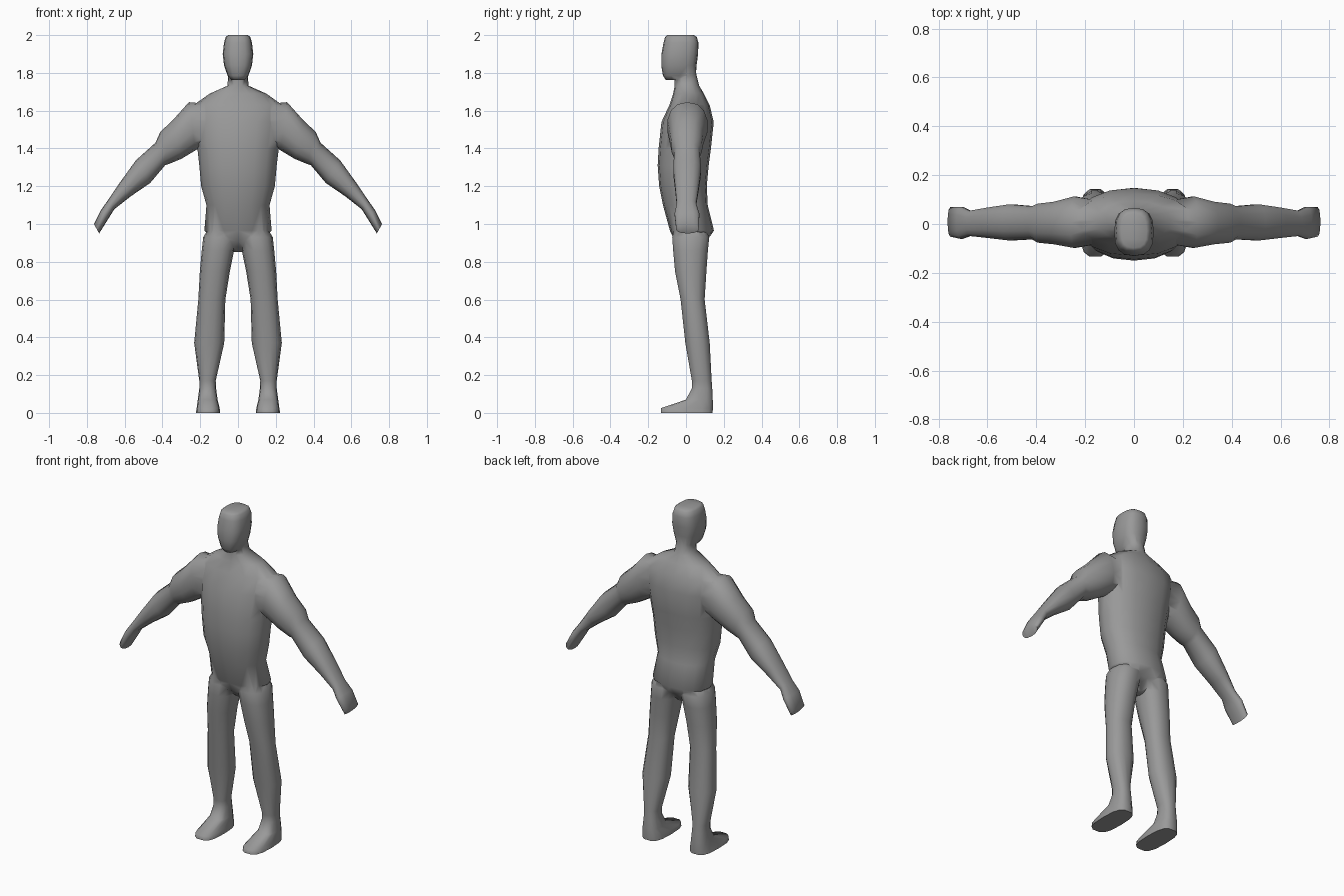
import bpy, bmesh, math
from mathutils import Vector


def loft(name, sections, side=1, n=14, power=2.3):
    """Skin rings; section = (xa, za, xb, zb, y_front, y_back[, squareness])."""
    bm = bmesh.new()
    rings = []
    for xa, za, xb, zb, y0, y1, *sq in sections:
        a, b = Vector((xa * side, 0, za)), Vector((xb * side, 0, zb))
        e = 2 / (sq[0] if sq else power)
        ring = []
        for i in range(n):
            t = 2 * math.pi * i / n
            c, s = math.cos(t), math.sin(t)
            u = math.copysign(abs(c) ** e, c)
            v = math.copysign(abs(s) ** e, s)
            p = (a + b) / 2 + (b - a) / 2 * u
            p.y = (y0 + y1) / 2 + (y1 - y0) / 2 * v
            ring.append(bm.verts.new(p))
        rings.append(ring)
    for r, q in zip(rings, rings[1:]):
        for i in range(n):
            j = (i + 1) % n
            bm.faces.new((r[i], r[j], q[j], q[i]))
    bm.faces.new(rings[0])
    bm.faces.new(rings[-1])
    bmesh.ops.recalc_face_normals(bm, faces=bm.faces)
    me = bpy.data.meshes.new(name)
    bm.to_mesh(me)
    bm.free()
    ob = bpy.data.objects.new(name, me)
    bpy.context.collection.objects.link(ob)
    return ob


def level(rows):
    """Horizontal symmetric sections from (z, half_width, y_front, y_back)."""
    return [(-w, z, w, z, y0, y1) for z, w, y0, y1 in rows]


# Torso from crotch up through the neck
body = loft("body", level([
    (0.852, 0.024, 0.0, 0.06),
    (0.91, 0.12, -0.06, 0.11),
    (0.965, 0.178, -0.085, 0.148),
    (1.10, 0.167, -0.122, 0.115),
    (1.20, 0.195, -0.142, 0.11),
    (1.31, 0.205, -0.15, 0.12),
    (1.40, 0.216, -0.145, 0.132),
    (1.54, 0.235, -0.13, 0.147),
    (1.63, 0.235, -0.088, 0.125),
    (1.69, 0.15, -0.068, 0.095),
    (1.732, 0.056, -0.06, 0.07),
    (1.77, 0.053, -0.06, 0.06),
    (1.84, 0.045, -0.06, 0.045),
]), n=16, power=2.2)

# Head
head = loft("head", level([
    (1.762, 0.036, -0.107, 0.03),
    (1.785, 0.055, -0.122, 0.052),
    (1.84, 0.074, -0.131, 0.056),
    (1.90, 0.081, -0.13, 0.064),
    (1.96, 0.074, -0.119, 0.066),
    (1.99, 0.065, -0.111, 0.057),
    (2.00, 0.052, -0.098, 0.042),
]), n=16, power=2.7)

# Arm sections: upper edge point, lower edge point, depth
arm = [
    (0.09, 1.63, 0.12, 1.45, -0.075, 0.09),
    (0.26, 1.645, 0.225, 1.39, -0.10, 0.115),
    (0.345, 1.55, 0.30, 1.345, -0.085, 0.093),
    (0.412, 1.487, 0.365, 1.318, -0.078, 0.085),
    (0.437, 1.43, 0.385, 1.312, -0.064, 0.074),
    (0.54, 1.338, 0.465, 1.217, -0.069, 0.082),
    (0.625, 1.22, 0.57, 1.145, -0.058, 0.068),
    (0.688, 1.127, 0.655, 1.078, -0.05, 0.055),
    (0.728, 1.07, 0.682, 1.035, -0.062, 0.072),
    (0.763, 1.0, 0.735, 0.95, -0.053, 0.07),
]

# Leg sections from hip to sole, including the squarer wedge foot
leg = [(a, z, b, z, y0, y1, sq) for z, a, b, y0, y1, sq in [
    (1.03, 0.025, 0.125, -0.05, 0.08, 2.3),
    (0.93, 0.004, 0.184, -0.075, 0.125, 2.3),
    (0.86, 0.020, 0.192, -0.07, 0.118, 2.3),
    (0.75, 0.043, 0.202, -0.06, 0.11, 2.3),
    (0.60, 0.067, 0.21, -0.03, 0.10, 2.3),
    (0.37, 0.073, 0.232, -0.005, 0.127, 2.3),
    (0.17, 0.118, 0.205, 0.03, 0.137, 2.3),
    (0.13, 0.116, 0.205, 0.03, 0.14, 2.4),
    (0.07, 0.108, 0.213, -0.002, 0.143, 2.6),
    (0.025, 0.097, 0.219, -0.135, 0.145, 3.0),
    (0.00, 0.094, 0.223, -0.136, 0.143, 3.0),
]]

parts = [head]
for side, tag in ((-1, "right"), (1, "left")):
    parts.append(loft(tag + "_arm", arm, side))
    parts.append(loft(tag + "_leg", leg, side))

# Fuse all parts into one continuous skin
for p in parts:
    m = body.modifiers.new(p.name, 'BOOLEAN')
    m.operation = 'UNION'
    m.solver = 'EXACT'
    m.object = p
graph = bpy.context.evaluated_depsgraph_get()
skin = bpy.data.meshes.new_from_object(body.evaluated_get(graph))
body.modifiers.clear()
body.data = skin
for p in parts:
    bpy.data.objects.remove(p)

# Clean slivers along the joins
bm = bmesh.new()
bm.from_mesh(skin)
bmesh.ops.remove_doubles(bm, verts=bm.verts, dist=0.006)
bmesh.ops.triangulate(bm, faces=[f for f in bm.faces if len(f.verts) > 4])
bmesh.ops.recalc_face_normals(bm, faces=bm.faces)
bm.to_mesh(skin)
bm.free()

# Dark grey skin
mat = bpy.data.materials.new("dark_grey")
mat.diffuse_color = (0.32, 0.32, 0.32, 1)
skin.materials.clear()
skin.materials.append(mat)

# Smooth skin with crisp edges at the soles
bpy.ops.object.select_all(action='DESELECT')
body.select_set(True)
bpy.context.view_layer.objects.active = body
bpy.ops.object.shade_smooth_by_angle(angle=math.radians(70))
